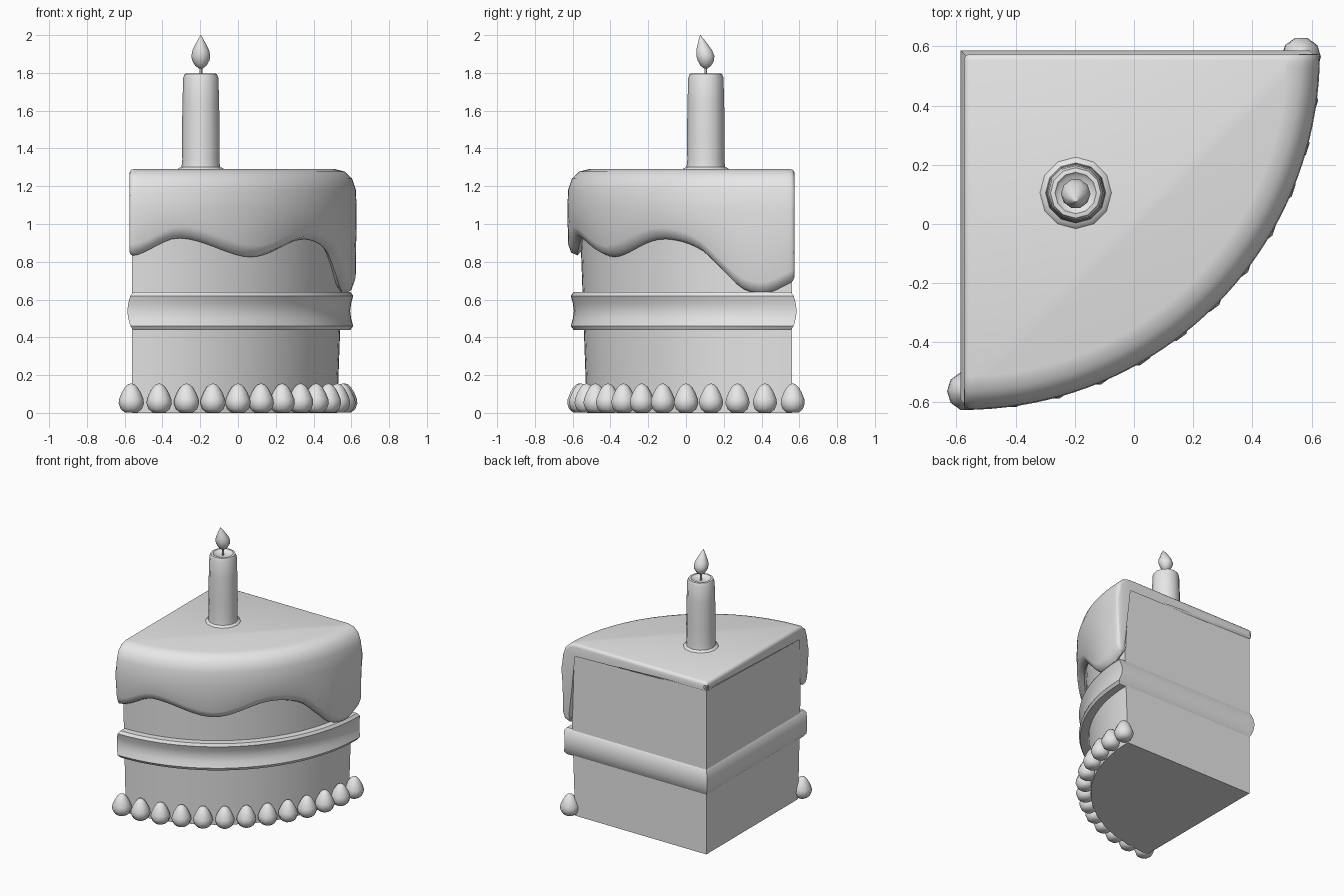
import bpy, bmesh
from math import sin, cos, pi, radians

cube = bpy.data.objects.get("Cube")
if cube:
    bpy.data.objects.remove(cube, do_unlink=True)

clay = bpy.data.materials.new("plain_grey")
clay.use_nodes = True
clay.diffuse_color = (0.8, 0.8, 0.8, 1)
clay.node_tree.nodes["Principled BSDF"].inputs["Base Color"].default_value = clay.diffuse_color


def finish(bm, name, angle=40):
    """Turn a bmesh into a shaded object."""
    bmesh.ops.recalc_face_normals(bm, faces=bm.faces)
    mesh = bpy.data.meshes.new(name)
    bm.to_mesh(mesh)
    bm.free()
    obj = bpy.data.objects.new(name, mesh)
    bpy.context.collection.objects.link(obj)
    mesh.materials.append(clay)
    bpy.ops.object.select_all(action='DESELECT')
    obj.select_set(True)
    bpy.context.view_layer.objects.active = obj
    bpy.ops.object.shade_smooth_by_angle(angle=radians(angle))
    return obj


def bridge(bm, rings):
    """Join consecutive closed rings with quads."""
    for a, b in zip(rings, rings[1:]):
        for i in range(len(a)):
            j = (i + 1) % len(a)
            bm.faces.new((a[i], a[j], b[j], b[i]))


def arc_point(a, r, t):
    """Point on a quarter arc about the inner corner (-a, a)."""
    return -a + r * sin(t), a - r * cos(t)


def wedge(name, layers, steps=24):
    """Quarter-round solid lofted through (height, corner, radius) layers."""
    bm = bmesh.new()
    rings = []
    for z, a, r in layers:
        ring = [bm.verts.new((-a, a, z))]
        ring += [bm.verts.new((*arc_point(a, r, pi / 2 * i / steps), z)) for i in range(steps + 1)]
        rings.append(ring)
    bridge(bm, rings)
    bm.faces.new(rings[0])
    bm.faces.new(rings[-1])
    return finish(bm, name)


def lathe(name, profile, centre, sides, lean=lambda z: 0):
    """Turned solid from (radius, height) pairs; lean shifts rings along y."""
    bm = bmesh.new()
    rings = [[bm.verts.new((centre[0] + r * cos(2 * pi * i / sides),
                            centre[1] + r * sin(2 * pi * i / sides) + lean(z), z))
              for i in range(sides)] for r, z in profile]
    bridge(bm, rings)
    bm.faces.new(rings[0])
    bm.faces.new(rings[-1])
    return finish(bm, name, 50)


# Sponge and the cream filling band
wedge("cake_sponge", [(0, .56, 1.085), (1.25, .56, 1.13)])
wedge("cream_band", [(.44, .555, 1.15), (.46, .57, 1.18), (.5, .581, 1.18), (.54, .586, 1.18),
                     (.58, .581, 1.18), (.62, .57, 1.18), (.64, .555, 1.15)])

# Icing: top slab and a wavy curtain over the round side
DRIPS = [(0, .83), (13, .925), (34, .825), (53, .92), (64, .87),
         (71, .75), (76, .66), (81.5, .63), (90, .7)]


def drip_height(deg):
    """Smooth curve through the drip heights."""
    last = len(DRIPS) - 1

    def slope(k):
        (x0, z0), (x1, z1) = DRIPS[max(k - 1, 0)], DRIPS[min(k + 1, last)]
        return 0 if k in (0, 1, 2, 3, 7) else (z1 - z0) / (x1 - x0)

    k = next(i for i in range(last) if deg <= DRIPS[i + 1][0])
    (x0, z0), (x1, z1) = DRIPS[k], DRIPS[k + 1]
    w = x1 - x0
    t = (deg - x0) / w
    h = t * t * (3 - 2 * t)
    return (z0 + (z1 - z0) * h + slope(k) * w * t * (1 - t) ** 2
            - slope(k + 1) * w * t * t * (1 - t))


def icing(corner=.575, steps=40):
    bm = bmesh.new()
    columns = []
    for i in range(steps + 1):
        deg = 90 * i / steps
        zb = drip_height(deg)
        profile = [(1.09, 1.29), (1.14, 1.278), (1.18, 1.24), (1.2, 1.18), (1.203, 1.08),
                   (1.2, zb + .06), (1.183, zb + .015), (1.15, zb), (1.12, zb + .03), (1.11, 1.22)]
        columns.append([bm.verts.new((*arc_point(corner, r, radians(deg)), z)) for r, z in profile])
    for a, b in zip(columns, columns[1:]):
        for j in range(len(a) - 1):
            bm.faces.new((a[j], a[j + 1], b[j + 1], b[j]))
    top = bm.verts.new((-corner, corner, 1.29))
    low = bm.verts.new((-corner, corner, 1.22))
    bm.faces.new([top] + [c[0] for c in columns])
    bm.faces.new([low] + [c[-1] for c in columns])
    caps = [bm.faces.new([top] + c + [low]) for c in (columns[0], columns[-1])]
    rim = list({e for f in caps for e in f.edges})
    bmesh.ops.bevel(bm, geom=rim, offset=.022, segments=3, profile=.5,
                    affect='EDGES', clamp_overlap=True)
    return finish(bm, "icing", 50)


icing()

# Piped dollops along the round foot
DOLLOP = [(.035, .003), (.056, .02), (.067, .05), (.064, .075),
          (.05, .108), (.034, .135), (.018, .15), (.004, .155)]
for n in range(13):
    lathe(f"cream_dollop_{n + 1}", DOLLOP, arc_point(.565, 1.13, pi / 2 * n / 12), 10)

# Candle, wick and leaning flame
SPOT = (-.197, .105)
lathe("candle", [(.125, 1.283), (.118, 1.295), (.102, 1.302), (.098, 1.34), (.1, 1.45), (.097, 1.65),
                 (.093, 1.775), (.085, 1.795), (.07, 1.797), (.06, 1.785), (.01, 1.78)], SPOT, 12)
lathe("wick", [(.008, 1.77), (.008, 1.84)], SPOT, 6)
lathe("flame", [(.01, 1.824), (.03, 1.838), (.046, 1.866), (.05, 1.89), (.044, 1.92),
                (.028, 1.952), (.013, 1.98), (.001, 2)], SPOT, 10,
      lambda z: -.03 * max(0, (z - 1.87) / .13) ** 1.3)
